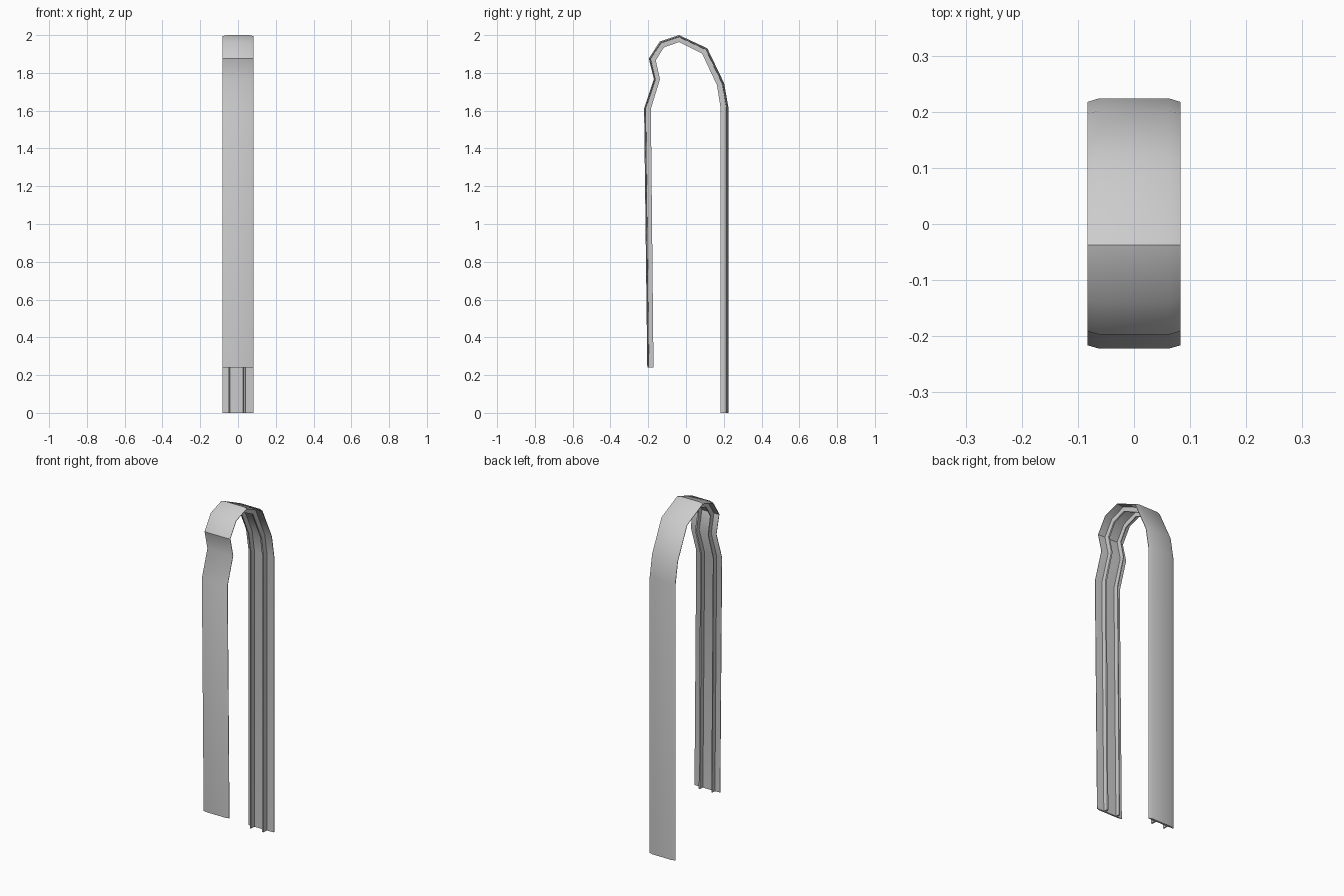
import bpy, bmesh, math

if "Cube" in bpy.data.objects:
    bpy.data.objects.remove(bpy.data.objects["Cube"])

# Side profile (y, z): outer line and matching inner line of the bent strip
outer = [(.224, 0), (.224, 1.62), (.202, 1.745), (.113, 1.93), (-.037, 2.0),
         (-.138, 1.967), (-.197, 1.877), (-.170, 1.766), (-.222, 1.612), (-.205, .24)]
inner = [(.183, 0), (.183, 1.615), (.164, 1.735), (.085, 1.903), (-.037, 1.963),
         (-.117, 1.935), (-.160, 1.866), (-.138, 1.766), (-.186, 1.610), (-.172, .24)]


def sweep(name, section):
    """Sweep a section of (x, depth) along the bend; depth 0 = outer, 1 = inner."""
    bm = bmesh.new()
    rings = []
    for (oy, oz), (iy, iz) in zip(outer, inner):
        rings.append([bm.verts.new((x, oy + (iy - oy) * d, oz + (iz - oz) * d))
                      for x, d in section])
    n = len(section)
    for a, b in zip(rings, rings[1:]):
        for i in range(n):
            j = (i + 1) % n
            bm.faces.new((a[i], a[j], b[j], b[i]))
    bm.faces.new(rings[0])
    bm.faces.new(rings[-1][::-1])
    bmesh.ops.recalc_face_normals(bm, faces=bm.faces)
    mesh = bpy.data.meshes.new(name)
    bm.to_mesh(mesh)
    bm.free()
    obj = bpy.data.objects.new(name, mesh)
    bpy.context.collection.objects.link(obj)
    bpy.ops.object.select_all(action='DESELECT')
    obj.select_set(True)
    bpy.context.view_layer.objects.active = obj
    bpy.ops.object.shade_smooth_by_angle(angle=math.radians(40))
    return obj


# Thin clip band with bevelled edges, and two narrow ribs on its inner face
sweep("clip_band", [(-.083, .16), (-.062, 0), (.062, 0), (.083, .16),
                    (.083, .24), (.062, .28), (-.062, .28), (-.083, .24)])
for name, x0, x1 in (("left_rib", -.051, -.042), ("right_rib", .027, .040)):
    sweep(name, [(x0, .2), (x1, .2), (x1 - .002, 1), (x0 + .002, 1)])
